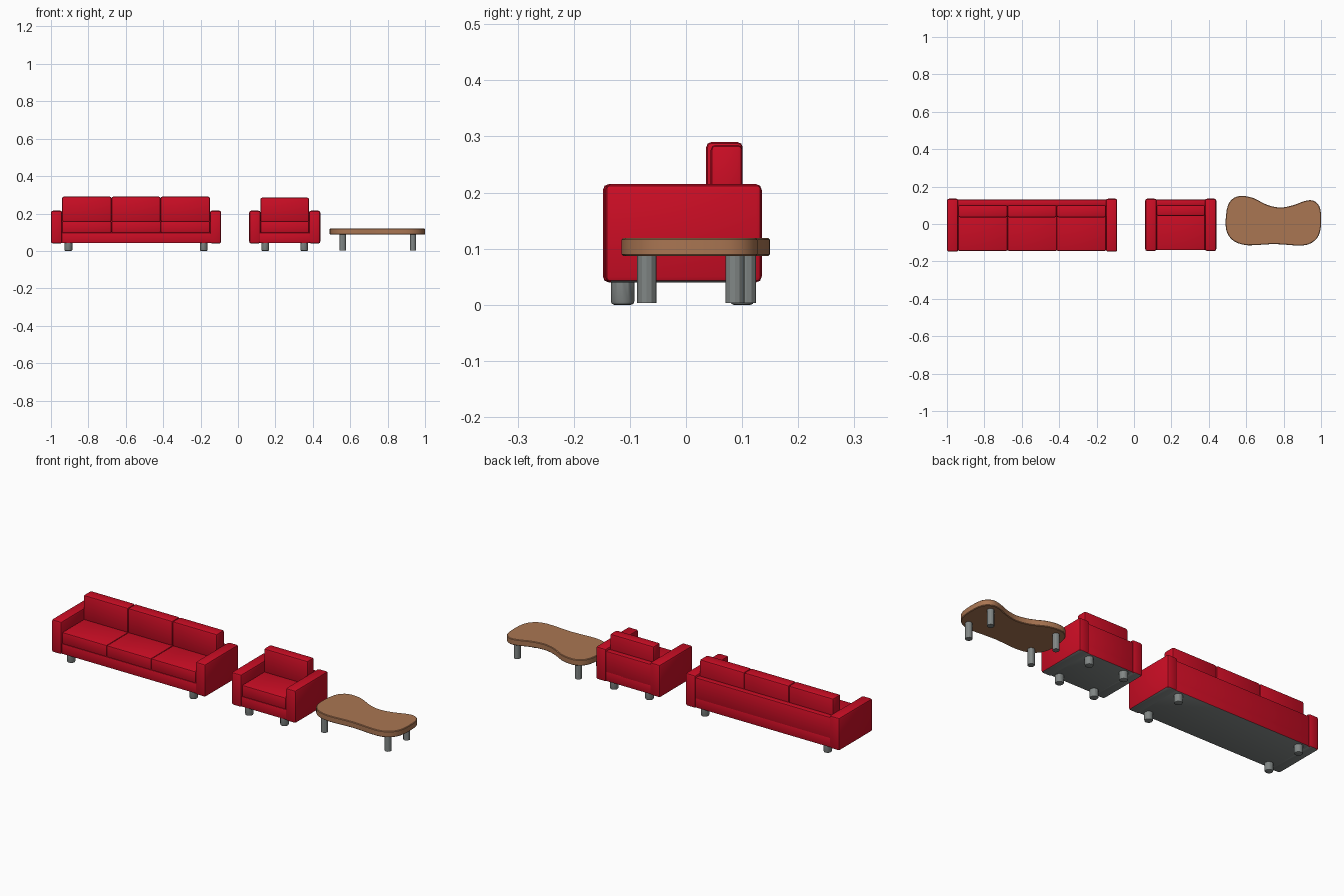
import bpy, bmesh, math
from mathutils import Vector

if "Cube" in bpy.data.objects:
    bpy.data.objects.remove(bpy.data.objects["Cube"])


def material(name, rgb):
    m = bpy.data.materials.new(name)
    m.diffuse_color = (*rgb, 1)
    m.use_nodes = True
    m.node_tree.nodes["Principled BSDF"].inputs["Base Color"].default_value = m.diffuse_color
    return m


RED = material("red fabric", (0.60, 0.004, 0.018))
GREY = material("grey metal", (0.22, 0.24, 0.235))
WOOD = material("brown wood", (0.40, 0.18, 0.085))


def finish(name, bm, mats):
    bmesh.ops.recalc_face_normals(bm, faces=bm.faces)
    me = bpy.data.meshes.new(name)
    bm.to_mesh(me)
    bm.free()
    for m in mats:
        me.materials.append(m)
    ob = bpy.data.objects.new(name, me)
    bpy.context.collection.objects.link(ob)
    bpy.context.view_layer.objects.active = ob
    ob.select_set(True)
    bpy.ops.object.shade_smooth_by_angle(angle=math.radians(28))
    ob.select_set(False)
    return ob


def box(name, x, y, z, bevel=0.007, grey_under=False):
    """Rounded block between (min, max) pairs, optionally with a grey underside."""
    bm = bmesh.new()
    bmesh.ops.create_cube(bm, size=1)
    for v in bm.verts:
        v.co = Vector([(r[0] + r[1]) / 2 + c * (r[1] - r[0]) for c, r in zip(v.co, (x, y, z))])
    bmesh.ops.bevel(bm, geom=bm.edges[:], offset=bevel, segments=2,
                    profile=0.5, affect='EDGES')
    if grey_under:
        bm.normal_update()
        for f in bm.faces:
            f.material_index = int(f.normal.z < -0.9)
    return finish(name, bm, [RED, GREY])


def leg(name, x, y, z0, z1, r, bevel=0.0):
    bm = bmesh.new()
    bmesh.ops.create_cone(bm, cap_ends=True, segments=12, radius1=r, radius2=r, depth=z1 - z0)
    bmesh.ops.translate(bm, verts=bm.verts, vec=(x, y, (z0 + z1) / 2))
    if bevel:
        low = [e for e in bm.edges if all(v.co.z < z0 + 1e-4 for v in e.verts)]
        bmesh.ops.bevel(bm, geom=low, offset=bevel, segments=2, profile=0.5, affect='EDGES')
    finish(name, bm, [GREY])


def seating(kind, x0, x1, seats, top, leg_in, back_y, front_y):
    arm = 0.06
    a, b = x0 + arm, x1 - arm
    # Arms
    for side, xs in (("left", (x0, a)), ("right", (b, x1))):
        box(f"{kind}_{side}_arm", xs, (front_y, 0.135), (0.04, 0.215), 0.010, True)
    # Base and back panel
    box(f"{kind}_base", (a - 0.012, b + 0.012), (front_y + 0.006, 0.130), (0.042, 0.098), 0.005, True)
    box(f"{kind}_back_panel", (a - 0.012, b + 0.012), (0.098, 0.130), (0.085, 0.203), 0.005)
    # Cushions
    w = (b - a) / seats
    for i in range(seats):
        xs = (a + i * w, a + (i + 1) * w)
        box(f"{kind}_seat_cushion_{i + 1}", xs, (front_y + 0.004, 0.100), (0.097, 0.160))
        box(f"{kind}_back_cushion_{i + 1}", xs, (back_y, 0.101), (0.155, top), 0.009)
    # Feet
    for x in (x0 + leg_in, x1 - leg_in):
        for y in (-0.113, 0.100):
            leg(f"{kind}_foot", x, y, 0.0, 0.045, 0.021, 0.006)


seating("sofa", -1.0, -0.09, 3, 0.290, 0.093, 0.036, -0.148)
seating("armchair", 0.06, 0.44, 1, 0.285, 0.086, 0.044, -0.144)

# Table top: closed smooth outline extruded into a slab
outline = [(0.49, 0.02), (0.502, 0.10), (0.535, 0.14), (0.58, 0.15), (0.64, 0.138),
           (0.71, 0.103), (0.78, 0.088), (0.85, 0.10), (0.91, 0.122), (0.955, 0.126),
           (0.99, 0.097), (1.0, 0.04), (0.995, -0.04), (0.965, -0.09), (0.90, -0.115),
           (0.75, -0.107), (0.61, -0.114), (0.535, -0.092), (0.497, -0.045)]
pts, n = [], len(outline)
for i in range(n):
    p0, p1, p2, p3 = (Vector(outline[(i + k) % n]) for k in (-1, 0, 1, 2))
    for t in (0, 1 / 3, 2 / 3):
        pts.append(0.5 * (2 * p1 + (p2 - p0) * t + (2 * p0 - 5 * p1 + 4 * p2 - p3) * t * t
                          + (3 * p1 - p0 - 3 * p2 + p3) * t ** 3))
bm = bmesh.new()
face = bm.faces.new([bm.verts.new((p.x, p.y, 0.087)) for p in pts])
ext = bmesh.ops.extrude_face_region(bm, geom=[face], use_keep_orig=True)
bmesh.ops.translate(bm, vec=(0, 0, 0.032),
                    verts=[v for v in ext["geom"] if isinstance(v, bmesh.types.BMVert)])
rims = [e for e in bm.edges if abs(e.verts[0].co.z - e.verts[1].co.z) < 1e-5]
bmesh.ops.bevel(bm, geom=rims, offset=0.003, segments=1, affect='EDGES')
finish("table_top", bm, [WOOD])

# Table legs
for x, y in ((0.56, -0.07), (0.56, 0.108), (0.936, -0.07), (0.936, 0.087)):
    leg("table_leg", x, y, 0.003, 0.09, 0.017)
